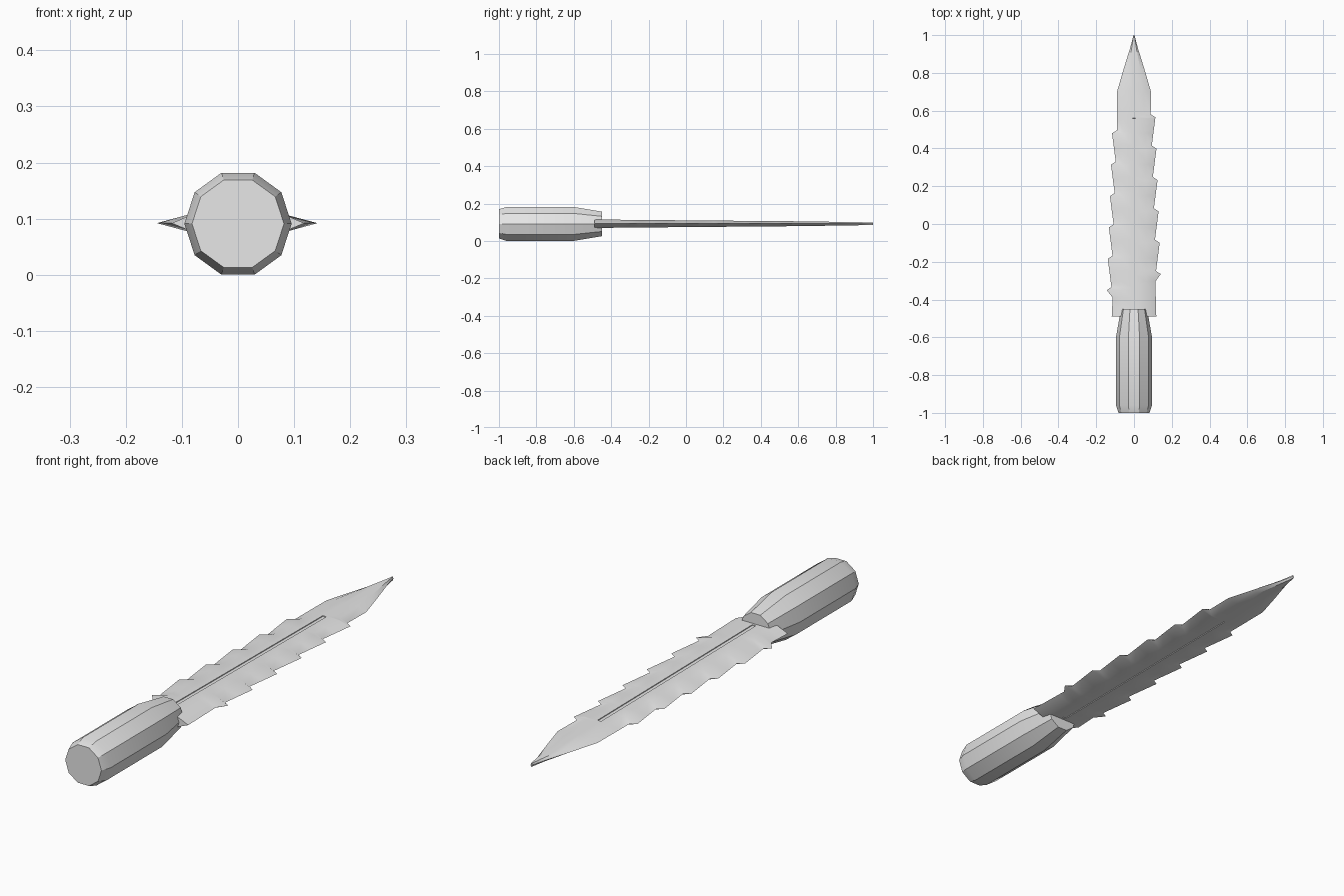
import bpy, bmesh, math

if "Cube" in bpy.data.objects:
    bpy.data.objects.remove(bpy.data.objects["Cube"], do_unlink=True)

MID = 0.092  # height of the long axis

grey = bpy.data.materials.new("light_grey")
grey.use_nodes = True
grey.diffuse_color = (0.8, 0.8, 0.8, 1)
grey.node_tree.nodes["Principled BSDF"].inputs["Base Color"].default_value = (0.8, 0.8, 0.8, 1)


def finish(bm, name, angle):
    bmesh.ops.recalc_face_normals(bm, faces=bm.faces)
    mesh = bpy.data.meshes.new(name)
    bm.to_mesh(mesh)
    bm.free()
    mesh.materials.append(grey)
    obj = bpy.data.objects.new(name, mesh)
    bpy.context.collection.objects.link(obj)
    bpy.ops.object.select_all(action='DESELECT')
    obj.select_set(True)
    bpy.context.view_layer.objects.active = obj
    bpy.ops.object.shade_smooth_by_angle(angle=math.radians(angle))
    return obj


def loft(bm, rings):
    """Skin closed rings of points and cap both ends."""
    loops = [[bm.verts.new(p) for p in ring] for ring in rings]
    n = len(loops[0])
    for a, b in zip(loops, loops[1:]):
        for i in range(n):
            j = (i + 1) % n
            bm.faces.new((a[i], a[j], b[j], b[i]))
    bm.faces.new(loops[0])
    bm.faces.new(loops[-1])


def interp(y, pts):
    for (y0, v0), (y1, v1) in zip(pts, pts[1:]):
        if y <= y1:
            return v0 + (v1 - v0) * (y - y0) / (y1 - y0)
    return pts[-1][1]


# Ten-sided handle
SIDES = 10
profile = [(-1, 0.082), (-0.96, 0.0955), (-0.6, 0.0955), (-0.45, 0.069)]
bm = bmesh.new()
loft(bm, [[(r * math.cos(math.tau * i / SIDES), y, MID - 0.001 + r * math.sin(math.tau * i / SIDES))
           for i in range(SIDES)] for y, r in profile])
finish(bm, "handle", 20)


# Blade edge: each barb widens toward the point, then steps back in
def edge_outline(first_tip):
    pts = [(-0.49, 0.118), (first_tip - 0.04, 0.113)]
    for k in range(6):
        y = first_tip + 0.166 * k
        tip = 0.136 - 0.034 * (y + 0.1)
        pts += [(y, tip), (y + 0.016, tip - 0.025)]
    pts += [(0.70, 0.09), (0.82, 0.055), (0.93, 0.021), (0.97, 0.010), (1.0, 0.003)]
    return pts


left_edge = edge_outline(-0.265)
right_edge = edge_outline(-0.35)
thickness = [(-0.49, 0.0225), (0.0, 0.018), (0.6, 0.013), (1.0, 0.007)]
GROOVE = (-0.44, 0.56)


def section(y):
    wl, wr, t = interp(y, left_edge), interp(y, right_edge), interp(y, thickness)
    il, ir = min(0.065, wl * 0.6), min(0.065, wr * 0.6)
    g = min(0.008, il * 0.4)
    top = [(il, t), (g, t), (-g, t), (-ir, t)]
    outline = [(wl, 0)] + top + [(-wr, 0)] + [(x, -z) for x, z in reversed(top)]
    return [(x, y, MID + z) for x, z in outline]


rows = sorted({round(y, 4) for y, _ in left_edge + right_edge} | set(GROOVE))
bm = bmesh.new()
loft(bm, [section(y) for y in rows])
bmesh.ops.recalc_face_normals(bm, faces=bm.faces)

# Narrow groove along the middle of both flats
for side in (1, -1):
    strip = []
    for f in bm.faces:
        c = f.calc_center_median()
        if (f.normal.z * side > 0.9 and GROOVE[0] < c.y < GROOVE[1]
                and all(abs(v.co.x) < 0.01 for v in f.verts)):
            strip.append(f)
    bmesh.ops.inset_region(bm, faces=strip, thickness=0.0005, depth=-0.003)
finish(bm, "blade", 25)
